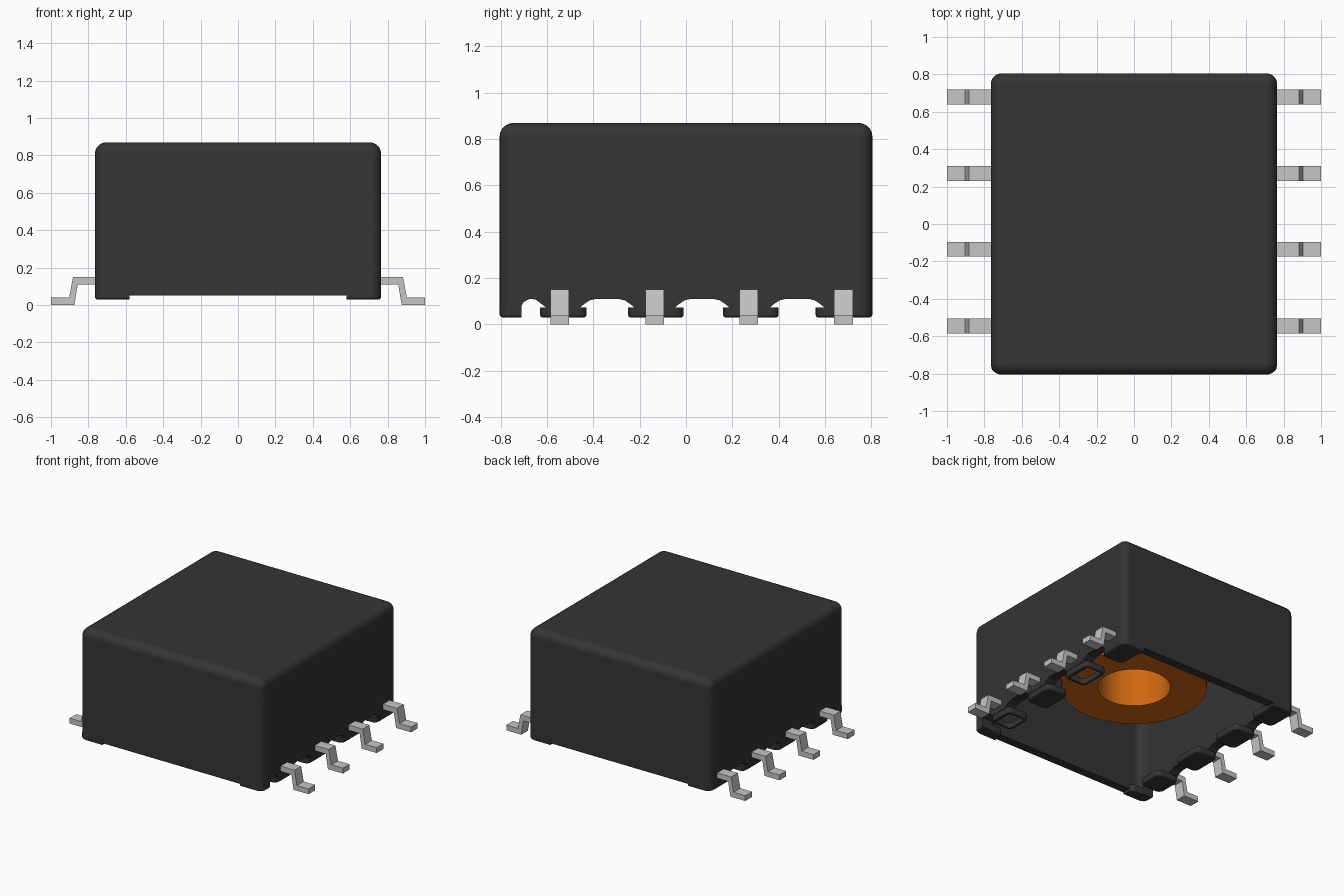
import bpy, bmesh, math
from mathutils import Matrix, Vector

if "Cube" in bpy.data.objects:
    bpy.data.objects.remove(bpy.data.objects["Cube"], do_unlink=True)


def material(name, colour):
    m = bpy.data.materials.new(name)
    m.use_nodes = True
    m.diffuse_color = (*colour, 1)
    m.node_tree.nodes["Principled BSDF"].inputs["Base Color"].default_value = (*colour, 1)
    return m


black = material("black plastic", (0.035, 0.035, 0.035))
silver = material("tinned metal", (0.56, 0.56, 0.56))
copper = material("orange copper", (0.62, 0.14, 0.006))


def finish(bm, name, mat, smooth=True):
    bmesh.ops.recalc_face_normals(bm, faces=bm.faces)
    mesh = bpy.data.meshes.new(name)
    bm.to_mesh(mesh)
    bm.free()
    mesh.materials.append(mat)
    ob = bpy.data.objects.new(name, mesh)
    bpy.context.collection.objects.link(ob)
    if smooth:
        smooth_shade(ob)
    return ob


def activate(ob):
    bpy.ops.object.select_all(action='DESELECT')
    ob.select_set(True)
    bpy.context.view_layer.objects.active = ob


def smooth_shade(ob):
    activate(ob)
    bpy.ops.object.shade_smooth_by_angle(angle=math.radians(35))


def box(name, lo, hi, side=0, top=0, bottom=0, mat=black, smooth=True):
    """Box with separate rounding for upright, top and bottom edges."""
    bm = bmesh.new()
    lo, hi = Vector(lo), Vector(hi)
    bmesh.ops.create_cube(bm, size=1, matrix=Matrix.Translation((lo + hi) / 2)
                          @ Matrix.Diagonal((*(hi - lo), 1)))
    if side:
        upright = [e for e in bm.edges if abs(e.verts[0].co.z - e.verts[1].co.z) > 1e-5]
        bmesh.ops.bevel(bm, geom=upright, offset=side, segments=5, profile=0.5, affect='EDGES')
    for z, r in ((hi.z, top), (lo.z, bottom)):
        if r:
            rim = [e for e in bm.edges if all(abs(v.co.z - z) < 1e-5 for v in e.verts)]
            bmesh.ops.bevel(bm, geom=rim, offset=r, segments=5, profile=0.5, affect='EDGES')
    return finish(bm, name, mat, smooth)


def prism(name, profile, place, vector, mat, smooth=False):
    """Extrude a flat profile along a vector."""
    bm = bmesh.new()
    face = bm.faces.new([bm.verts.new(place(a, b)) for a, b in profile])
    out = bmesh.ops.extrude_face_region(bm, geom=[face])
    moved = [g for g in out["geom"] if isinstance(g, bmesh.types.BMVert)]
    bmesh.ops.translate(bm, verts=moved, vec=vector)
    return finish(bm, name, mat, smooth)


def cut(target, cutter):
    mod = target.modifiers.new("cut", 'BOOLEAN')
    mod.operation, mod.solver, mod.object = 'DIFFERENCE', 'EXACT', cutter
    activate(target)
    bpy.ops.object.modifier_apply(modifier=mod.name)
    bpy.data.objects.remove(cutter, do_unlink=True)


# Case: rounded box hollowed from below
case = box("case", (-.765, -.805, .03), (.765, .805, .87), side=.055, top=.06, bottom=.015)
cut(case, box("cavity", (-.69, -.74, -.2), (.69, .74, .79), side=.07))
# Shallow relief under the front and back walls
cut(case, box("relief", (-.58, -1, -.1), (.58, 1, .05), smooth=False))
# Arched openings along both lead sides
arch = [(-.12, .07), (-.10, .088), (-.075, .104), (-.05, .11)]
arch += [(-y, z) for y, z in reversed(arch)]
profile = [(-.71, -.1), (-.71, .08), (-.70, .098), (-.675, .11), (-.65, .108), (-.60, .07)]
for centre in (-.34, .07, .48):
    profile += [(centre + y, z) for y, z in arch]
profile.append((.60, -.1))
cut(case, prism("arches", profile, lambda y, z: (-1, y, z), (2, 0, 0), black))
smooth_shade(case)
case.modifiers.new("even shading", 'WEIGHTED_NORMAL').keep_sharp = True

# Feet under the leads; two on the left side are open frames
spans = [(-.63, -.43), (-.25, -.01), (.16, .40), (.56, .795)]
for side, label in ((1, "left"), (-1, "right")):
    x0, x1 = sorted((side * .58, side * .762))
    for i, (y0, y1) in enumerate(spans):
        foot = box(f"{label}_foot_{i + 1}", (x0, y0, .03), (x1, y1, .073),
                   side=.04, bottom=.012)
        if side == 1 and i in (0, 2):
            t = .022
            cut(foot, box("hole", (x0 + t, y0 + t, -.1), (x1 - t, y1 - t, .2), side=.025))
            smooth_shade(foot)
    box(f"{label}_corner_foot", (x0, -.795, .03), (x1, -.71, .08), side=.03, bottom=.012)

# Bent leads, four per side
bend = [(.70, .11), (.857, .11), (.875, 0), (1, 0), (1, .04), (.903, .04), (.882, .15), (.70, .15)]
for side, label in ((1, "left"), (-1, "right")):
    for i, y in enumerate((-.545, -.135, .27, .68)):
        prism(f"{label}_lead_{i + 1}", bend, lambda x, z: (side * x, y - .04, z),
              (0, .08, 0), silver)

# Coil: hollow cylinder hanging inside the case
bm = bmesh.new()
ring = [bm.verts.new((r, 0, z)) for r, z in ((.25, .31), (.5, .31), (.5, .785), (.25, .785))]
edges = [bm.edges.new((ring[i], ring[(i + 1) % 4])) for i in range(4)]
bmesh.ops.spin(bm, geom=ring + edges, cent=(0, 0, 0), axis=(0, 0, 1),
               angle=math.tau, steps=64, use_merge=True)
bmesh.ops.remove_doubles(bm, verts=bm.verts, dist=1e-5)
finish(bm, "coil", copper)
